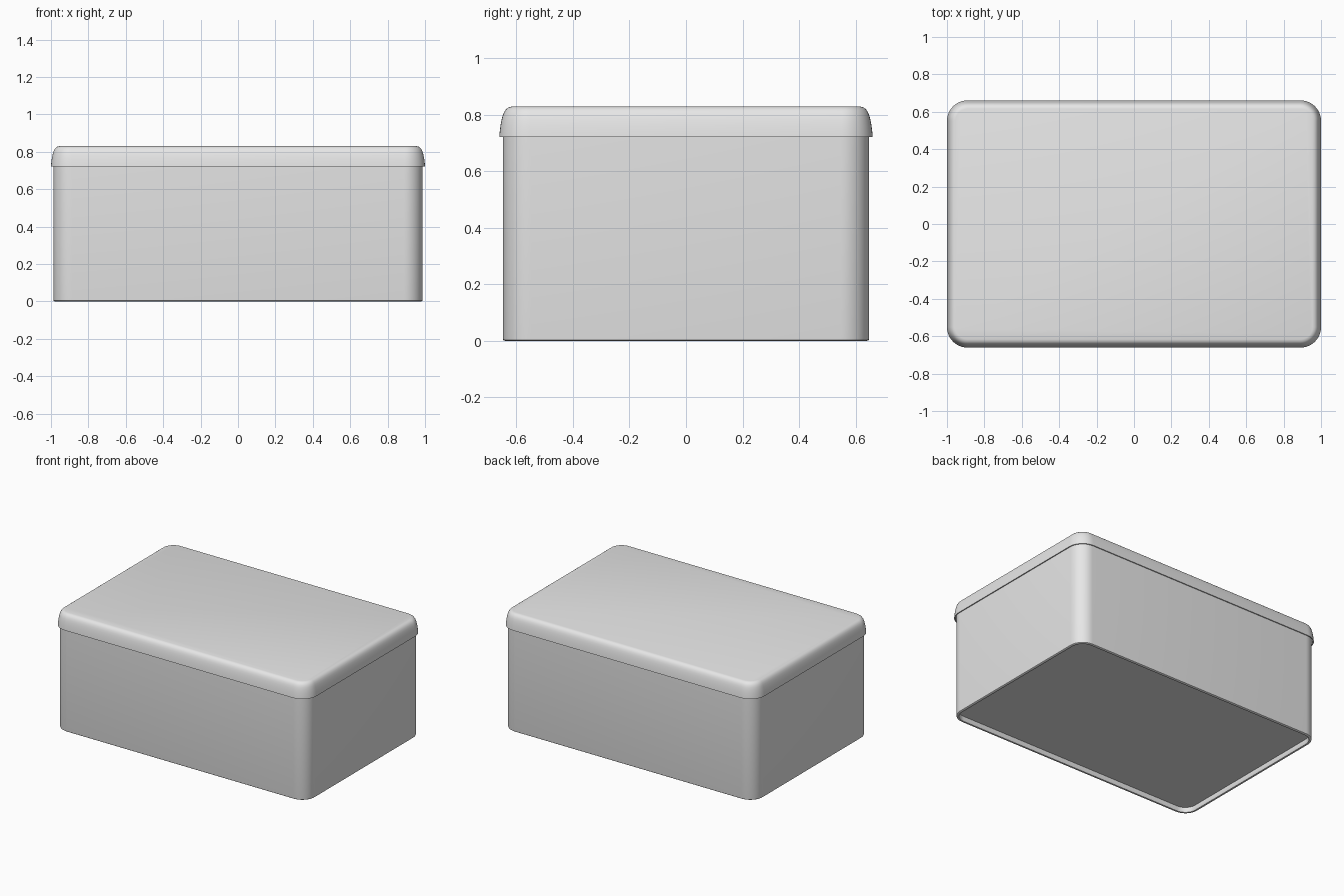
import bpy, bmesh, math

if "Cube" in bpy.data.objects:
    bpy.data.objects.remove(bpy.data.objects["Cube"])

metal = bpy.data.materials.new("plain grey metal")
metal.diffuse_color = (0.8, 0.8, 0.8, 1)
metal.use_nodes = True
metal.node_tree.nodes["Principled BSDF"].inputs["Base Color"].default_value = metal.diffuse_color


def ring(bm, hx, hy, r, z, n=10):
    """Rounded rectangle of vertices at height z."""
    verts = []
    for k, (sx, sy) in enumerate([(1, 1), (-1, 1), (-1, -1), (1, -1)]):
        for i in range(n + 1):
            a = (k + i / n) * math.pi / 2
            verts.append(bm.verts.new((sx * (hx - r) + r * math.cos(a),
                                       sy * (hy - r) + r * math.sin(a), z)))
    return verts


def shell(name, hx, hy, r, profile):
    """Loft (inset, height) profile points and cap both ends."""
    bm = bmesh.new()
    rings = [ring(bm, hx - d, hy - d, r - d, z) for d, z in profile]
    for a, b in zip(rings, rings[1:]):
        for i in range(len(a)):
            j = (i + 1) % len(a)
            bm.faces.new((a[i], a[j], b[j], b[i]))
    bm.faces.new(rings[0])
    bm.faces.new(rings[-1])
    bmesh.ops.recalc_face_normals(bm, faces=bm.faces)
    mesh = bpy.data.meshes.new(name)
    bm.to_mesh(mesh)
    bm.free()
    mesh.materials.append(metal)
    ob = bpy.data.objects.new(name, mesh)
    bpy.context.collection.objects.link(ob)
    bpy.ops.object.select_all(action='DESELECT')
    bpy.context.view_layer.objects.active = ob
    ob.select_set(True)
    bpy.ops.object.shade_smooth_by_angle(angle=math.radians(35))
    return ob


# Body: recessed underside, rolled foot rim, walls, then the hollow inside
shell("tin_body", 0.987, 0.648, 0.1, [
    (0.02, 0.035), (0.02, 0.006), (0.017, 0.001), (0.012, 0.0), (0.005, 0.001),
    (0.001, 0.004), (0.0, 0.009), (0.0, 0.79), (0.012, 0.79), (0.012, 0.045)])

# Lid: hollow underside, lip, slightly flared skirt and rounded top edge
shell("tin_lid", 1.0, 0.661, 0.11, [
    (0.035, 0.815), (0.011, 0.785), (0.007, 0.722), (0.0, 0.722), (0.001, 0.735),
    (0.004, 0.76), (0.008, 0.782), (0.012, 0.797), (0.017, 0.81), (0.024, 0.82),
    (0.033, 0.827), (0.045, 0.83)])
